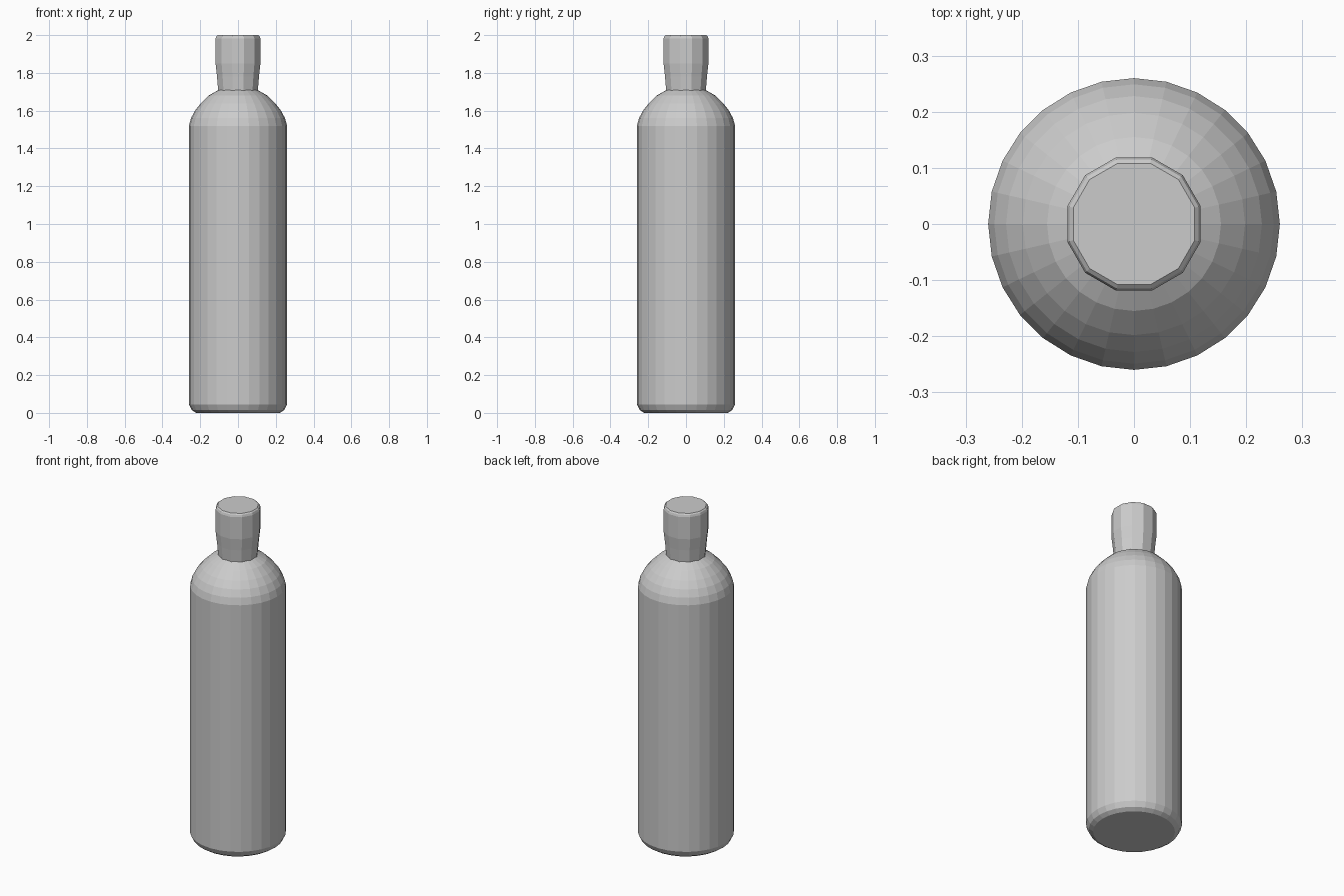
import bpy
import bmesh
from math import cos, sin, tau

cube = bpy.data.objects.get("Cube")
if cube:
    bpy.data.objects.remove(cube)

# One plain grey for the whole bottle
grey = bpy.data.materials.new("plain_grey")
grey.use_nodes = True
colour = (0.6, 0.6, 0.6, 1)
grey.diffuse_color = colour
grey.node_tree.nodes["Principled BSDF"].inputs["Base Color"].default_value = colour


def lathe(name, profile, sides, offset=0.0):
    """Turn a (radius, height) profile around z, closed with flat caps."""
    bm = bmesh.new()
    rings = []
    for r, z in profile:
        angles = [tau * (i + offset) / sides for i in range(sides)]
        rings.append([bm.verts.new((r * cos(a), r * sin(a), z)) for a in angles])
    for low, high in zip(rings, rings[1:]):
        for i in range(sides):
            j = (i + 1) % sides
            bm.faces.new((low[i], low[j], high[j], high[i]))
    bm.faces.new(rings[0][::-1])
    bm.faces.new(rings[-1])
    mesh = bpy.data.meshes.new(name)
    bm.to_mesh(mesh)
    bm.free()
    mesh.materials.append(grey)
    obj = bpy.data.objects.new(name, mesh)
    bpy.context.collection.objects.link(obj)
    return obj


# Body with a rounded foot and domed shoulder
lathe("bottle_body", [
    (0.222, 0), (0.245, 0.015), (0.26, 0.045), (0.26, 1.52),
    (0.249, 1.56), (0.228, 1.6), (0.198, 1.638), (0.155, 1.68), (0.1, 1.712),
], 28)

# Flared cap with a small bevel around its top
lathe("bottle_cap", [
    (0.108, 1.7), (0.115, 1.78), (0.123, 1.85), (0.123, 1.982),
    (0.119, 1.994), (0.112, 2),
], 12, offset=0.5)
